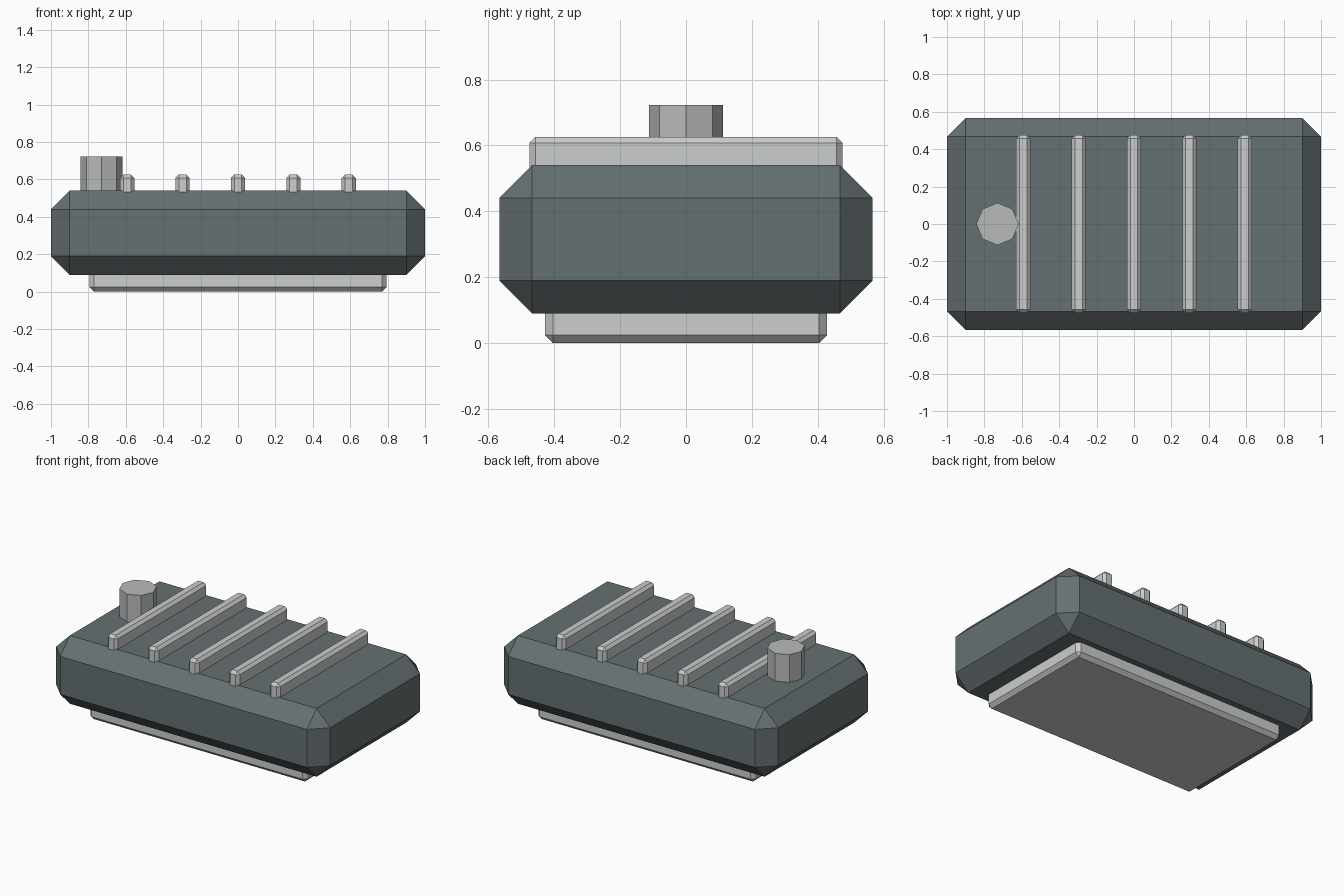
import bpy, bmesh, math

if "Cube" in bpy.data.objects:
    bpy.data.objects.remove(bpy.data.objects["Cube"])

def material(name, rgb):
    m = bpy.data.materials.new(name)
    m.diffuse_color = (*rgb, 1)
    m.use_nodes = True
    m.node_tree.nodes["Principled BSDF"].inputs["Base Color"].default_value = m.diffuse_color
    return m

slate = material("dark slate", (0.13, 0.16, 0.168))
light = material("light grey", (0.60, 0.62, 0.61))
grey = material("mid grey", (0.48, 0.50, 0.49))

def finish(name, bm, mat):
    bmesh.ops.recalc_face_normals(bm, faces=bm.faces)
    me = bpy.data.meshes.new(name)
    bm.to_mesh(me)
    bm.free()
    me.materials.append(mat)
    ob = bpy.data.objects.new(name, me)
    bpy.context.collection.objects.link(ob)
    return ob

def chamfered_box(name, x, half_x, half_y, z0, z1, chamfer, mat):
    bm = bmesh.new()
    bmesh.ops.create_cube(bm, size=2)
    for v in bm.verts:
        v.co = (x + v.co.x * half_x, v.co.y * half_y,
                (z0 + z1) / 2 + v.co.z * (z1 - z0) / 2)
    bmesh.ops.bevel(bm, geom=bm.edges[:], offset=chamfer, offset_type='OFFSET',
                    segments=1, profile=0.5, affect='EDGES')
    return finish(name, bm, mat)

# Main body and the smaller foot plate below it
chamfered_box("body", 0, 1.0, 0.567, 0.09, 0.54, 0.1, slate)
chamfered_box("foot_plate", 0, 0.795, 0.428, 0.0, 0.13, 0.024, light)

# Five ribs across the top
for i in range(5):
    chamfered_box(f"rib_{i + 1}", (i - 2) * 0.296, 0.038, 0.475,
                  0.53 - 0.018, 0.626, 0.018, light)

# Octagonal knob
bm = bmesh.new()
bmesh.ops.create_cone(bm, cap_ends=True, segments=8, radius1=0.113,
                      radius2=0.113, depth=0.2)
bmesh.ops.translate(bm, verts=bm.verts, vec=(-0.73, 0, 0.623))
finish("knob", bm, grey)
